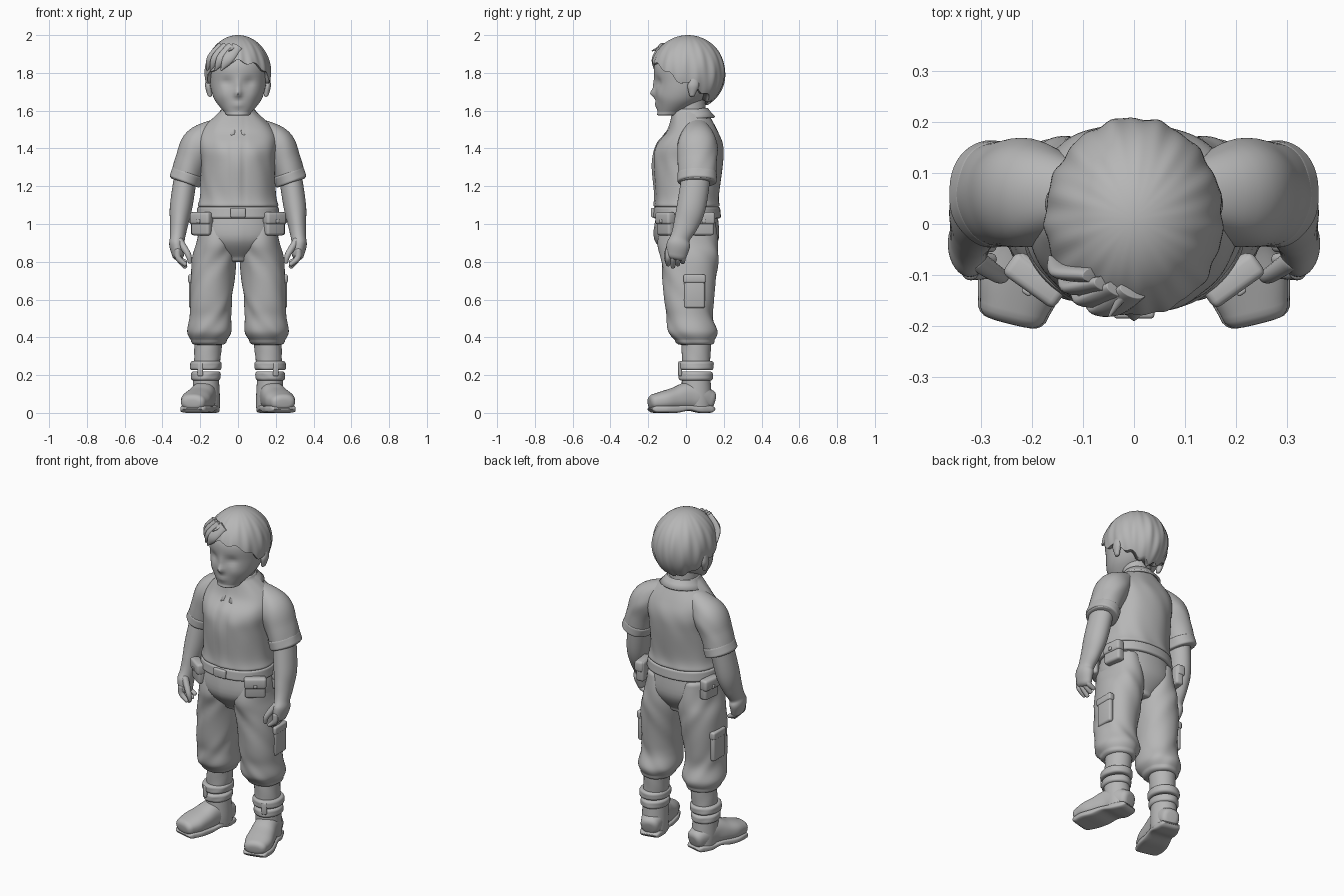
import bpy, bmesh, math
from math import sin, cos, exp, tau
from mathutils import Vector, Matrix

default_cube = bpy.data.objects.get("Cube")
if default_cube:
    bpy.data.objects.remove(default_cube)

GREY = (.47, .47, .47, 1)
clay = bpy.data.materials.new("clay grey")
clay.use_nodes = True
clay.diffuse_color = GREY
clay.node_tree.nodes["Principled BSDF"].inputs["Base Color"].default_value = GREY


def finish(name, bm):
    """Turn a bmesh into a smooth shaded, grey object."""
    bmesh.ops.recalc_face_normals(bm, faces=bm.faces)
    mesh = bpy.data.meshes.new(name)
    bm.to_mesh(mesh)
    bm.free()
    mesh.materials.append(clay)
    ob = bpy.data.objects.new(name, mesh)
    bpy.context.collection.objects.link(ob)
    bpy.ops.object.select_all(action='DESELECT')
    ob.select_set(True)
    bpy.context.view_layer.objects.active = ob
    bpy.ops.object.shade_smooth_by_angle(angle=math.radians(50))
    return ob


def spline(points, steps=6):
    """Smooth curve through tuples of any length."""
    padded = [points[0], *points, points[-1]]
    curve = []
    for before, start, end, after in zip(padded, padded[1:], padded[2:], padded[3:]):
        for k in range(steps):
            t = k / steps
            curve.append([b + t / 2 * (c - a + t * (2*a - 5*b + 4*c - d + t * (3*(b - c) + d - a)))
                          for a, b, c, d in zip(before, start, end, after)])
    return curve + [list(points[-1])]


def bridge(bm, loops):
    """Join vertex loops with quads and close both ends."""
    for lower, upper in zip(loops, loops[1:]):
        for i in range(len(lower)):
            bm.faces.new((lower[i-1], lower[i], upper[i], upper[i-1]))
    bm.faces.new(loops[0])
    bm.faces.new(loops[-1])


def rounded_end(end, neighbour, cap):
    """Rings that curve an end of a loft inwards."""
    centre = Vector(end[:3])
    outward = (centre - Vector(neighbour[:3])).normalized()
    rings = []
    for k in range(1, 5):
        turn = tau / 4 * k / 4
        inset = cap * (1 - cos(turn))
        rings.append([*(centre + outward * cap * sin(turn)),
                      max(end[3] - inset, .002), max(end[4] - inset, .002)])
    return rings


def loft(name, rings, side=1, power=2, follow=False, fold=(0, 0, 0), relief=(), cap=.01, sides=48):
    """Skin elliptical rings (x, y, z, half width, half depth)."""
    rows = spline(rings)
    rows = rounded_end(rows[0], rows[1], cap)[::-1] + rows + rounded_end(rows[-1], rows[-2], cap)
    amount, around, along = fold
    bm = bmesh.new()
    loops = []
    for j, (x, y, z, rx, ry) in enumerate(rows):
        u, v = Vector((1, 0, 0)), Vector((0, 1, 0))
        if follow:
            ahead, behind = rows[min(j + 1, len(rows) - 1)], rows[max(j - 1, 0)]
            path = (Vector(ahead[:3]) - Vector(behind[:3])).normalized()
            u = (u - path * u.dot(path)).normalized()
            v = path.cross(u)
        loop = []
        for i in range(sides):
            a = tau * i / sides
            c, s = cos(a), sin(a)
            swell = 1 + amount * sin(around * a + along * z + sin(a * 2 + z * 20))
            co = Vector((x, y, z))
            co += u * rx * swell * math.copysign(abs(c) ** (2 / power), c)
            co += v * ry * swell * math.copysign(abs(s) ** (2 / power), s)
            # Soft symmetrical relief on the front
            if s < 0:
                for at_x, at_z, wide, tall, amp in relief:
                    co.y -= amp * exp(-((abs(co.x) - at_x) / wide) ** 2 - ((co.z - at_z) / tall) ** 2)
            loop.append(bm.verts.new((co.x * side, co.y, co.z)))
        loops.append(loop)
    bridge(bm, loops)
    return finish(name, bm)


def block(name, location, size, turn=0, bevel=.012):
    bm = bmesh.new()
    bmesh.ops.create_cube(bm, size=1, matrix=Matrix.Diagonal((*size, 1)))
    bmesh.ops.bevel(bm, geom=bm.edges[:], offset=bevel, segments=3, affect='EDGES', profile=.5)
    bm.transform(Matrix.Translation(location) @ Matrix.Rotation(turn, 4, 'Z'))
    return finish(name, bm)


# Head, with relief for nose, eye sockets, mouth and cheeks
nose, bridge_of_nose = (0, 1.69, .02, .02, .025), (0, 1.73, .015, .04, .01)
socket, cheek = (.06, 1.75, .03, .025, -.014), (.08, 1.68, .03, .03, .006)
lips, mouth_line = (0, 1.63, .03, .015, .01), (0, 1.627, .03, .005, -.006)
loft("head", [(0, -.08, 1.59, .07, .07), (0, -.03, 1.66, .125, .13), (0, 0, 1.75, .15, .165),
              (0, 0, 1.85, .15, .165), (0, .01, 1.95, .09, .11)],
     relief=(nose, bridge_of_nose, socket, cheek, lips, mouth_line), cap=.02, sides=96)
loft("neck", [(0, .03, 1.5, .08, .08), (0, .015, 1.68, .085, .085)])


# Hair cap: an ellipsoid whose hem rises from nape to fringe
def on_hair(angle, polar, spread=1):
    r = sin(polar) * spread
    return (.174 * r * cos(angle), .01 + .198 * r * sin(angle), 1.8 + .2 * cos(polar))


def hem_polar(angle):
    facing = -sin(angle)
    sideburn = .03 * exp(-((facing - .3) / .15) ** 2)
    height = .11 * facing - .05 - sideburn + .01 * sin(11 * angle)
    return math.acos(height / .2)


bm = bmesh.new()
loops = []
crown, hem_rows, strands = .03, 28, 144
for j in range(hem_rows + 3):
    drop = min(j / hem_rows, 1)
    tuck = 1 - .07 * max(j - hem_rows, 0)
    loop = []
    for i in range(strands):
        angle = tau * i / strands
        polar = crown + drop * (hem_polar(angle) - crown)
        groove = sin(13 * angle + 2.5 * polar) + .6 * sin(23 * angle - 2 * polar)
        loop.append(bm.verts.new(on_hair(angle, polar, tuck * (1 + .013 * groove * sin(polar)))))
    loops.append(loop)
bridge(bm, loops)
finish("hair_cap", bm)

# Loose locks sweep from the parting to the temple
for k in range(4):
    angle = -1.9 - .22 * k
    root, middle, tip = on_hair(angle + .3, .8), on_hair(angle, 1.2, 1.01), on_hair(angle - .2, 1.5, 1.02)
    loft(f"hair_lock_{k}", [(*root, .03, .015), (*middle, .03, .015), (*tip, .004, .004)],
         follow=True, cap=.002, sides=16)
loft("hair_tuft", [(*on_hair(-1.7, .8), .012, .01), (*on_hair(-1.85, .95, 1.22), .003, .003)],
     follow=True, cap=.002, sides=16)

# Shirt with placket and chest folds
placket, pleat, chest = (0, 1.3, .018, .2, .007), (.035, 1.3, .008, .2, -.005), (.1, 1.38, .05, .05, .006)
loft("shirt_body", [(0, .005, 1.1, .213, .174), (0, .005, 1.16, .2, .17), (0, .01, 1.32, .197, .185),
                    (0, .02, 1.42, .21, .175), (0, .035, 1.5, .19, .13), (0, .02, 1.6, .09, .09)],
     power=2.2, fold=(.008, 9, 14), relief=(placket, pleat, chest), sides=96)

# Collar band, dropping to two points in front
bm = bmesh.new()
rows = []
for i in range(49):
    a = .14 + (tau - .28) * i / 48
    front = (.5 + cos(a) / 2) ** 2
    point = exp(-((min(a, tau - a) - .6) / .35) ** 2)
    top = 1.615 - .085 * front
    fall = .045 + .045 * point
    profile = ((.088, top - .03), (.095, top), (.112, top - fall / 2), (.135, top - fall))
    rows.append([bm.verts.new((sin(a) * r, .02 - cos(a) * (r + .01 * point), z)) for r, z in profile])
for p, q in zip(rows, rows[1:]):
    for k in range(3):
        bm.faces.new((p[k], q[k], q[k+1], p[k+1]))
collar = finish("shirt_collar", bm)
collar.modifiers.new("thickness", 'SOLIDIFY').thickness = .012

# Belt, buckle and trouser seat
loft("belt", [(0, .005, 1.04, .22, .18), (0, .005, 1.08, .216, .176)], power=2.2, sides=64)
block("belt_buckle", (0, -.174, 1.06), (.08, .022, .05), bevel=.007)
loft("trouser_seat", [(0, .005, 1.07, .19, .16), (0, .005, .92, .21, .168), (0, .015, .82, .08, .1)],
     power=2.2, relief=[(0, .93, .012, .07, .006)], cap=.02)

for side, label in ((1, "left"), (-1, "right")):
    loft(label + "_ear", [(.15, .033, 1.685, .013, .016), (.157, .038, 1.73, .017, .03),
                          (.157, .043, 1.77, .013, .022)], side, cap=.012, sides=20)

    # Short sleeve with turned cuff
    loft(label + "_sleeve", [(.1, .055, 1.515, .05, .06), (.2, .06, 1.43, .092, .104), (.25, .06, 1.33, .084, .103),
                             (.28, .06, 1.23, .08, .1)], side, follow=True, fold=(.012, 5, 25))
    loft(label + "_sleeve_cuff", [(.268, .06, 1.265, .085, .104), (.281, .06, 1.23, .086, .105)],
         side, follow=True, fold=(.012, 5, 25))

    # Arm, palm, fingers and thumb
    loft(label + "_arm", [(.27, .06, 1.3, .06, .075), (.3, .03, 1.1, .06, .077), (.312, 0, 1, .048, .066),
                          (.32, -.03, .93, .04, .052), (.324, -.04, .89, .04, .062), (.318, -.05, .84, .032, .055)],
         side, follow=True, cap=.03)
    for k in range(4):
        y = -.095 + .026 * k
        tip = .775 + .012 * abs(k - 1)
        loft(f"{label}_finger_{k}", [(.32, y, .86, .016, .015), (.316, y, .82, .016, .015),
                                     (.28, y, tip, .012, .012)], side, follow=True, cap=.01, sides=16)
    loft(label + "_thumb", [(.31, -.07, .91, .02, .022), (.265, -.1, .84, .016, .016), (.255, -.1, .8, .011, .011)],
         side, follow=True, sides=16)

    # Belt pouches: each a bag, a flap and a stud
    for place, x, y, angle in (("front", .19, -.105, .95), ("side", .219, .09, -.12)):
        outward = Vector((cos(angle) * side, -sin(angle), 0))
        spot = Vector((x * side, y, 1))
        for part, push, rise, size, bevel in (("pouch", 0, 0, (.05, .115, .12), .014),
                                              ("flap", .006, .03, (.054, .124, .065), .014),
                                              ("stud", .034, .015, (.012, .02, .02), .005)):
            block(f"{label}_{place}_{part}", spot + outward * push + Vector((0, 0, rise)),
                  size, -angle * side, bevel)

    # Baggy trouser leg gathered below the knee, with cargo pocket
    loft(label + "_trouser_leg", [(.12, .01, 1, .085, .145), (.117, .01, .9, .103, .16), (.127, .02, .8, .118, .15),
                                  (.143, .015, .6, .111, .132), (.146, .02, .51, .11, .122),
                                  (.15, .035, .43, .117, .13), (.153, .045, .385, .095, .105)],
         side, power=2.15, fold=(.018, 5, 32), cap=.025, sides=64)
    block(label + "_cargo_pocket", (.245 * side, .045, .64), (.03, .11, .17))
    block(label + "_cargo_flap", (.245 * side, .045, .71), (.038, .118, .045), bevel=.01)

    # Lower leg, then a rolled ankle cuff with a tab
    loft(label + "_lower_leg", [(.155, .055, .4, .075, .078), (.165, .053, .25, .068, .075)],
         side, fold=(.015, 4, 60))
    for part, z, rx, ry in (("rolled_cuff", .25, .084, .095), ("ankle_band", .195, .078, .09)):
        loft(f"{label}_{part}", [(.171, .052, z - .01, rx, ry), (.17, .052, z + .01, rx, ry)],
             side, fold=(.012, 4, 70), cap=.014)
    block(label + "_cuff_tab", (.2 * side, -.032, .23), (.03, .016, .07), .3 * side, bevel=.006)

    # Boot with toes turned out; the sole repeats its outline
    loft(label + "_boot_shaft", [(.17, .053, .21, .067, .074), (.168, .056, .09, .072, .08), (.166, .06, .03, .07, .078)],
         side)
    boot = [(.156, .12, .07, .056, .055), (.168, .07, .083, .068, .072), (.184, .01, .086, .069, .076),
            (.204, -.055, .073, .075, .063), (.223, -.115, .064, .079, .053), (.236, -.165, .057, .067, .044)]
    loft(label + "_boot_upper", boot, side, power=2.4, follow=True, cap=.03)
    sole = [(x, y, .026 if k == 2 else .02, rx + .004, .015 if k == 2 else .02)
            for k, (x, y, z, rx, ry) in enumerate(boot)]
    loft(label + "_boot_sole", sole, side, power=4, follow=True, cap=.03)
